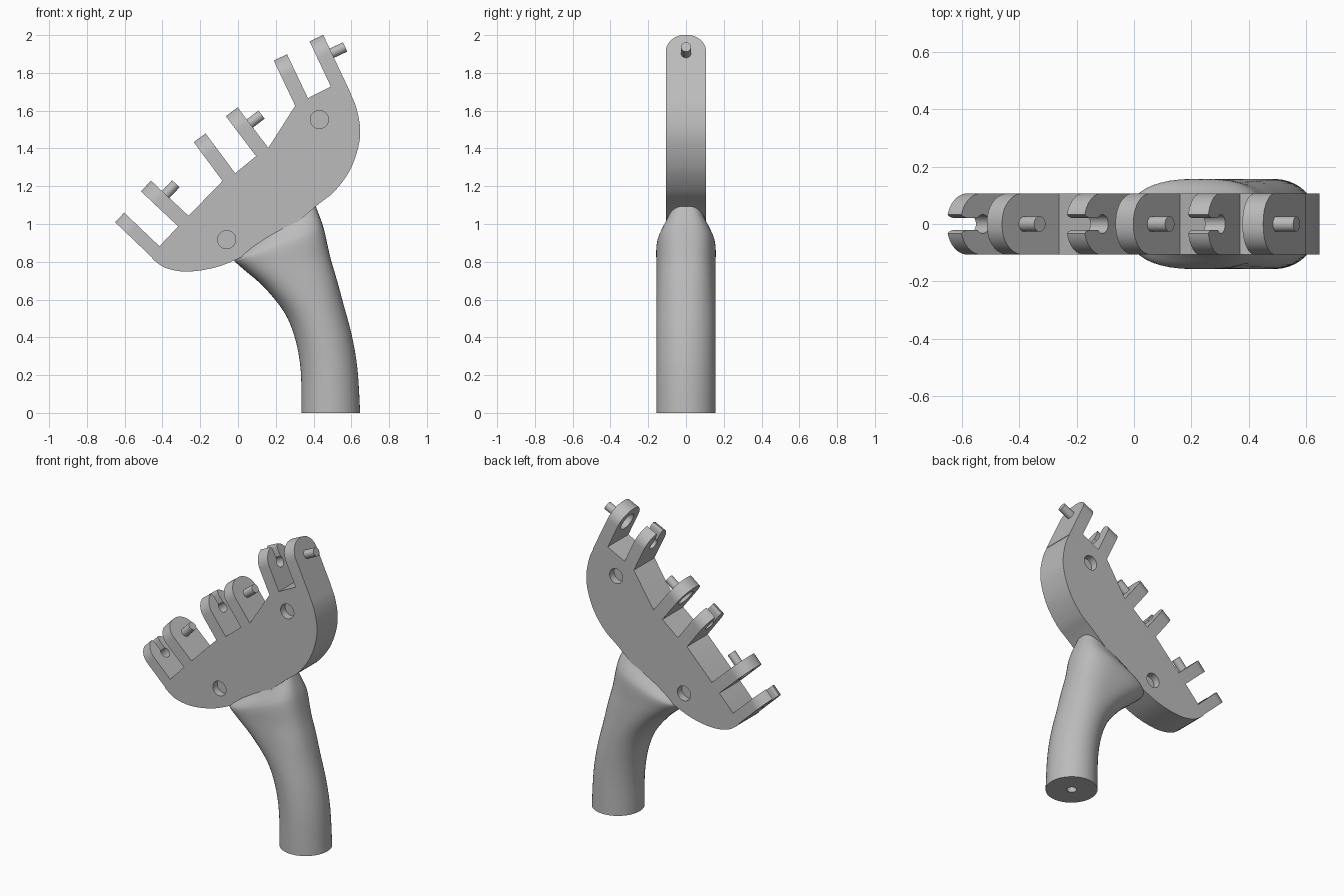
import bpy, bmesh, math
from mathutils import Vector

if "Cube" in bpy.data.objects:
    bpy.data.objects.remove(bpy.data.objects["Cube"])

grey = bpy.data.materials.new("plain grey")
grey.diffuse_color = (0.5, 0.5, 0.5, 1)
grey.use_nodes = True
grey.node_tree.nodes["Principled BSDF"].inputs["Base Color"].default_value = grey.diffuse_color
HALF = 0.107                      # half thickness of the head plate
Y = Vector((0, 1, 0))


def finish(name, bm):
    bmesh.ops.recalc_face_normals(bm, faces=bm.faces)
    me = bpy.data.meshes.new(name)
    bm.to_mesh(me)
    bm.free()
    me.materials.append(grey)
    ob = bpy.data.objects.new(name, me)
    bpy.context.collection.objects.link(ob)
    return ob


def loft(name, rings):
    bm = bmesh.new()
    loops = [[bm.verts.new(p) for p in r] for r in rings]
    n = len(loops[0])
    for a, b in zip(loops, loops[1:]):
        for i in range(n):
            j = (i + 1) % n
            bm.faces.new((a[i], a[j], b[j], b[i]))
    bm.faces.new(loops[0])
    bm.faces.new(loops[-1])
    return finish(name, bm)


def prism(name, pts, offset):
    return loft(name, [pts, [p + offset for p in pts]])


def rod(name, a, b, r, n=28):
    d = (b - a).normalized()
    e = d.orthogonal().normalized()
    f = d.cross(e)
    ring = [a + r * (math.cos(t) * e + math.sin(t) * f)
            for t in (2 * math.pi * i / n for i in range(n))]
    return prism(name, ring, b - a)


def cut(ob, cutter):
    m = ob.modifiers.new("cut", 'BOOLEAN')
    m.object, m.operation, m.solver = cutter, 'DIFFERENCE', 'EXACT'
    bpy.context.view_layer.objects.active = ob
    bpy.ops.object.modifier_apply(modifier=m.name)
    bpy.data.objects.remove(cutter)


def spline(keys, steps):
    """Smooth interpolation through tuples of any length."""
    k = [keys[0]] + list(keys) + [keys[-1]]
    out = []
    for i in range(1, len(k) - 2):
        for s in range(steps):
            t = s / steps
            out.append([0.5 * (2 * b + (c - a) * t + (2 * a - 5 * b + 4 * c - d) * t * t
                               + (3 * b - a - 3 * c + d) * t ** 3)
                        for a, b, c, d in zip(*k[i - 1:i + 3])])
    out.append(list(keys[-1]))
    return out


# Head plate: stepped upper edge, curved lower edge
upper = [(-.413, .885), (-.318, .986), (-.26, 1.045), (-.08, 1.23), (-.017, 1.267),
         (.093, 1.357), (.162, 1.405), (.304, 1.628), (.368, 1.665), (.494, 1.729)]
lower = [(.59, 1.70), (.626, 1.617), (.647, 1.5), (.634, 1.395), (.589, 1.278), (.51, 1.172),
         (.42, 1.1), (.2, .92), (-.023, .806), (-.15, .763), (-.28, .748),
         (-.387, .769), (-.455, .817)]
plate = prism("head_plate", [Vector((x, -HALF, z)) for x, z in upper + spline(lower, 4)],
              Y * 2 * HALF)
# Blind round holes on both sides
for x, z in ((-.06, .917), (.431, 1.553)):
    for s in (-1, 1):
        cut(plate, rod("hole_cutter", Vector((x, s * .06, z)), Vector((x, s * .2, z)), .048))

# Handle: left/right edge points, half depth, roundness exponent
sections = [(.335, 0, .647, 0, .157, 2), (.332, .22, .633, .23, .157, 2),
            (.303, .39, .603, .41, .157, 2), (.246, .53, .56, .57, .157, 2.1),
            (.14, .663, .525, .70, .157, 2.4), (.035, .755, .49, .82, .157, 2.6),
            (-.005, .79, .462, .945, .157, 2.8), (-.02, .81, .447, 1.0, .145, 2.9),
            (0, .84, .425, 1.06, .115, 3), (.03, .87, .41, 1.1, .095, 3)]
rings = []
for lx, lz, rx, rz, h, e in spline(sections, 4):
    mid = Vector(((lx + rx) / 2, 0, (lz + rz) / 2))
    side = Vector(((rx - lx) / 2, 0, (rz - lz) / 2))
    ring = []
    for i in range(48):
        c, s = (f(2 * math.pi * (i + .5) / 48) for f in (math.cos, math.sin))
        ring.append(mid + side * math.copysign(abs(c) ** (2 / e), c)
                    + Y * h * math.copysign(abs(s) ** (2 / e), s))
    rings.append(ring)
handle = loft("handle", rings)
cut(handle, rod("bore_cutter", Vector((.49, 0, -.1)), Vector((.49, 0, .3)), .03))


def prong_outline(length, slotted):
    """Half outline (across, along), then mirrored; the tip is at along = 0."""
    top = 75 if slotted else 90
    half = [(HALF, -length)]
    half += [(.007 + .1 * math.cos(math.radians(top * i / 12)),
              -.1 + .1 * math.sin(math.radians(top * i / 12))) for i in range(13)]
    if slotted:   # keyhole slot
        half += [(.026, -.012), (.021, -.03)]
        half += [(.033 * math.cos(math.radians(50 - 14 * i)),
                  -.107 + .033 * math.sin(math.radians(50 - 14 * i))) for i in range(11)]
        half[-1] = (0, -.14)
    return half + [(-v, u) for v, u in reversed(half) if v > 1e-4]


# Prongs in pairs: slotted clip, then one with a pin and a recess behind it
prongs = [((-.629, 1.037), (-.434, .851), .07), ((-.487, 1.201), (-.289, 1.015), .078),
          ((-.205, 1.459), (-.048, 1.248), .078), ((-.033, 1.594), (.128, 1.381), .078),
          ((.223, 1.885), (.336, 1.647), .078), ((.415, 1.984), (.542, 1.714), .08)]
for i, (t, b, thick) in enumerate(prongs):
    tip, base = Vector((t[0], 0, t[1])), Vector((b[0], 0, b[1]))
    up = (tip - base).normalized()
    out = Vector((up.z, 0, -up.x))
    slotted = i % 2 == 0
    length = (tip - base).length + (.03 if i == 0 else .05)
    pts = [tip + Y * v + up * u - out * thick / 2 for v, u in prong_outline(length, slotted)]
    prong = prism(("clip_prong_" if slotted else "pin_prong_") + str(i // 2 + 1), pts, out * thick)
    if not slotted:
        c = tip - up * .107
        cut(prong, rod("recess_cutter", c - out * .1, c - out * (thick / 2 - .045), .058))
        rod("pin_%d" % (i // 2 + 1), c + out * .02, c + out * (thick / 2 + .078), .027)

# Smooth curves, crisp edges
bpy.ops.object.select_all(action='DESELECT')
for ob in bpy.context.scene.objects:
    ob.select_set(True)
    bpy.context.view_layer.objects.active = ob
bpy.ops.object.shade_smooth_by_angle(angle=math.radians(30))
